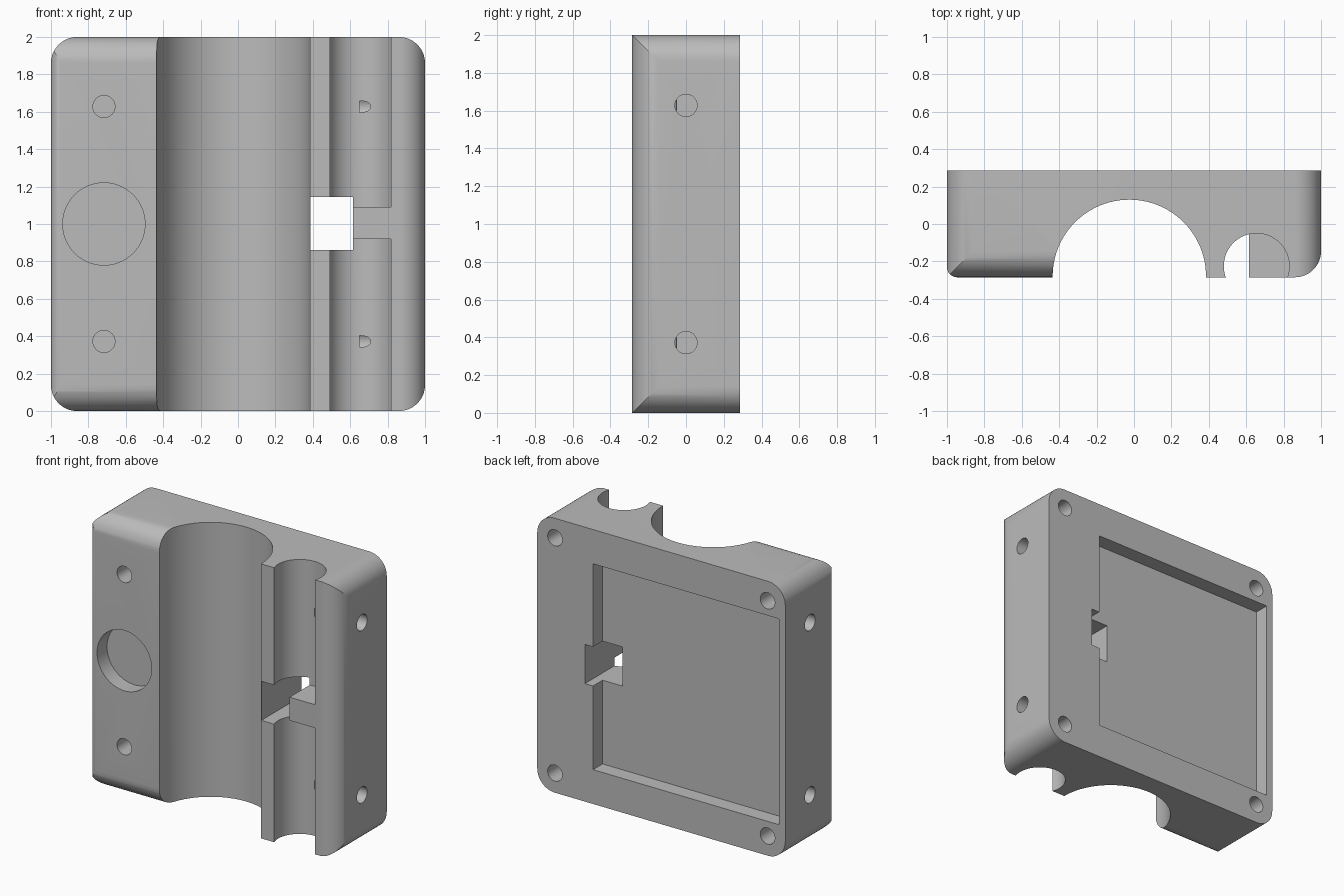
import bpy
import bmesh
from math import sin, cos, pi

if "Cube" in bpy.data.objects:
    bpy.data.objects.remove(bpy.data.objects["Cube"], do_unlink=True)

FRONT, BACK = -0.285, 0.285

grey = bpy.data.materials.new("plain_grey")
grey.use_nodes = True
grey.diffuse_color = (0.5, 0.5, 0.5, 1)
grey.node_tree.nodes["Principled BSDF"].inputs["Base Color"].default_value = (0.5, 0.5, 0.5, 1)


def prism(name, axis, outline, start, end):
    """Extrude a 2D outline along an axis."""
    place = {"x": lambda a, b, t: (t, a, b),
             "y": lambda a, b, t: (a, t, b),
             "z": lambda a, b, t: (a, b, t)}[axis]
    bm = bmesh.new()
    face = bm.faces.new([bm.verts.new(place(a, b, start)) for a, b in outline])
    moved = bmesh.ops.extrude_face_region(bm, geom=[face])["geom"]
    for v in moved:
        if isinstance(v, bmesh.types.BMVert):
            v.co["xyz".index(axis)] = end
    bmesh.ops.recalc_face_normals(bm, faces=bm.faces[:])
    mesh = bpy.data.meshes.new(name)
    bm.to_mesh(mesh)
    bm.free()
    mesh.materials.append(grey)
    obj = bpy.data.objects.new(name, mesh)
    bpy.context.collection.objects.link(obj)
    return obj


def rect(a0, a1, b0, b1, radii=(0, 0, 0, 0), steps=12):
    """Rectangle outline, each corner with its own radius."""
    pts = []
    corners = [(a0, b0, 1, 1), (a1, b0, -1, 1), (a1, b1, -1, -1), (a0, b1, 1, -1)]
    for i, ((a, b, da, db), r) in enumerate(zip(corners, radii)):
        if r == 0:
            pts.append((a, b))
            continue
        arc = [(a + da * r * (1 - sin(k * pi / 2 / steps)),
                b + db * r * (1 - cos(k * pi / 2 / steps))) for k in range(steps + 1)]
        pts += arc[::-1] if i % 2 == 0 else arc
    # corners alternate direction so the outline runs one way round
    return pts


def circle(a, b, r, n=48):
    return [(a + r * cos(2 * pi * k / n), b + r * sin(2 * pi * k / n)) for k in range(n)]


def combine(target, tool, operation="DIFFERENCE"):
    tool.hide_render = True
    bpy.context.view_layer.objects.active = target
    mod = target.modifiers.new("cut", "BOOLEAN")
    mod.operation = operation
    mod.solver = "EXACT"
    mod.object = tool
    bpy.ops.object.modifier_apply(modifier=mod.name)
    bpy.data.objects.remove(tool, do_unlink=True)


def ordered(points):
    """Sort a convex outline around its middle."""
    from math import atan2
    ca = sum(p[0] for p in points) / len(points)
    cb = sum(p[1] for p in points) / len(points)
    return sorted(points, key=lambda p: atan2(p[1] - cb, p[0] - ca))


# Block: rounded in front outline and along both upright front edges
body = prism("housing_block", "z",
             ordered(rect(-1, 1, FRONT, BACK, (0.055, 0.14, 0, 0))), -0.1, 2.1)
combine(body, prism("outline", "y", ordered(rect(-1, 1, 0, 2, (0.14,) * 4)), -0.4, 0.4),
        "INTERSECT")

# Rounded top and bottom front edges beside the large channel
R = 0.14
arc = [(FRONT + R * (1 - sin(k * pi / 24)), 2 - R * (1 - cos(k * pi / 24))) for k in range(13)]
edge = [(FRONT - 0.1, 2 - R), (FRONT - 0.1, 2.1), (FRONT + R, 2.1)] + arc
for outline in (edge, [(y, 2 - z) for y, z in edge]):
    combine(body, prism("edge_rounding", "x", outline, -1.2, -0.2))

# Large channel, and small channel interrupted by a bridge
combine(body, prism("large_channel", "z", circle(-0.025, -0.28, 0.41, 96), -0.2, 2.2))
for z0, z1 in ((-0.2, 0.92), (1.09, 2.2)):
    combine(body, prism("small_channel", "z", circle(0.655, -0.225, 0.175, 64), z0, z1))

# Square back pocket and window through to the front
combine(body, prism("back_pocket", "y", rect(-0.95, 0.55, 0.25, 1.75), BACK - 0.11, 0.5))
combine(body, prism("window", "y", rect(0.388, 0.615, 0.86, 1.145), -0.5, 0.5))

# Shallow round recess on the front
combine(body, prism("round_recess", "y", circle(-0.717, 1, 0.22, 64), -0.5, FRONT + 0.115))

# Screw holes: front, both sides, back corners
DEPTH, HOLE = 0.35, 0.059
for z in (0.372, 1.628):
    combine(body, prism("front_hole", "y", circle(-0.717, z, HOLE, 32), -0.5, FRONT + DEPTH))
    for side in (-1, 1):
        combine(body, prism("side_hole", "x", circle(0, z, HOLE, 32),
                            side * 1.2, side * (1 - DEPTH)))
for z in (0.143, 1.857):
    for x in (-0.857, 0.857):
        combine(body, prism("corner_hole", "y", circle(x, z, HOLE, 32), 0.5, BACK - DEPTH))

# Smooth curved faces, keep edges sharp
bpy.ops.object.select_all(action="DESELECT")
body.select_set(True)
bpy.context.view_layer.objects.active = body
bpy.ops.object.shade_smooth_by_angle(angle=pi / 7)
